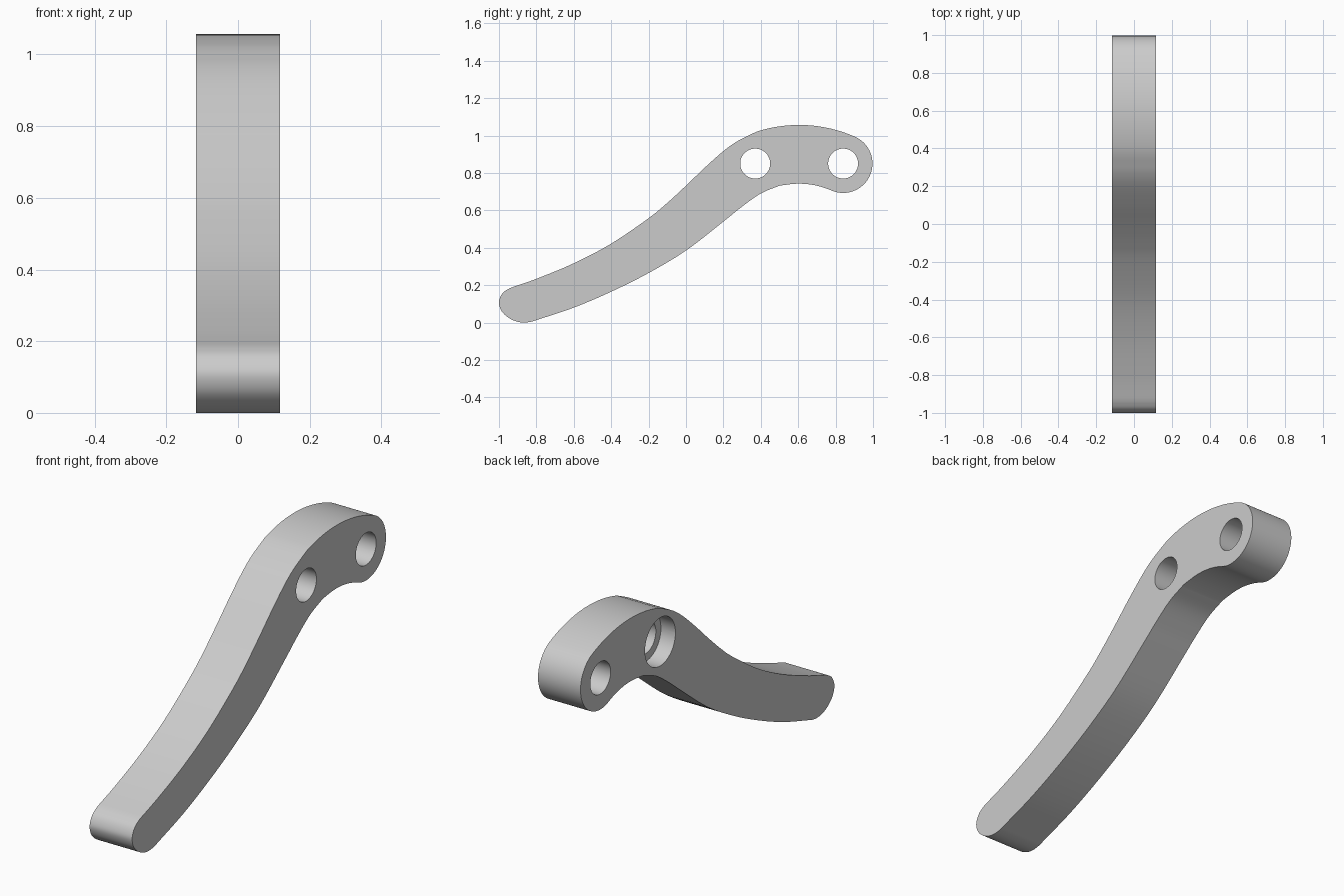
import bpy, bmesh, math
from mathutils import Vector, Matrix

if "Cube" in bpy.data.objects:
    bpy.data.objects.remove(bpy.data.objects["Cube"], do_unlink=True)

HALF = 0.117                      # half the thickness
HUB = Vector((0.605, 0.318))      # centre of the bent head's arcs
HOLES = [(0.37, 0.85), (0.84, 0.85)]
END = Vector(HOLES[1])
END_R = 0.157

grey = bpy.data.materials.new("plain grey")
grey.use_nodes = True
grey.diffuse_color = (0.6, 0.6, 0.6, 1)
grey.node_tree.nodes["Principled BSDF"].inputs["Base Color"].default_value = (0.6, 0.6, 0.6, 1)


def arc(c, r, a0, a1, n):
    steps = [math.radians(a0 + (a1 - a0) * i / n) for i in range(n + 1)]
    return [Vector((c[0] + r * math.cos(a), c[1] + r * math.sin(a))) for a in steps]


def spline(pts, n=6):
    """Catmull-Rom curve through the points."""
    p = [Vector(q) for q in pts]
    p = [2 * p[0] - p[1]] + p + [2 * p[-1] - p[-2]]
    out = []
    for a, b, c, d in zip(p, p[1:], p[2:], p[3:]):
        for i in range(n):
            t = i / n
            out.append(0.5 * (2 * b + (c - a) * t + (2 * a - 5 * b + 4 * c - d) * t * t
                              + (3 * b - a - 3 * c + d) * t ** 3))
    return out + [p[-2]]


def prism(name, outline, x0, x1):
    """Extrude a y-z outline along x."""
    bm = bmesh.new()
    face = bm.faces.new([bm.verts.new((x0, p[0], p[1])) for p in outline])
    new = bmesh.ops.extrude_face_region(bm, geom=[face])["geom"]
    bmesh.ops.translate(bm, vec=(x1 - x0, 0, 0),
                        verts=[v for v in new if isinstance(v, bmesh.types.BMVert)])
    bmesh.ops.recalc_face_normals(bm, faces=bm.faces)
    mesh = bpy.data.meshes.new(name)
    bm.to_mesh(mesh)
    bm.free()
    mesh.materials.append(grey)
    ob = bpy.data.objects.new(name, mesh)
    bpy.context.collection.objects.link(ob)
    return ob


# Outline: underside, rounded hook end, top of the head, upper edge, tip
lower = spline([(-0.8, 0.013), (-0.6, 0.08), (-0.4, 0.165), (-0.2, 0.265), (0, 0.385),
                (0.2, 0.54), (0.3, 0.62), (0.4, 0.69), (0.5, 0.732)])
reach = (END - HUB).length
tilt = math.degrees(math.atan2(END.y - HUB.y, END.x - HUB.x))
inner = arc(HUB, reach - END_R, 95, tilt, 10)
hook = arc(END, END_R, tilt - 180, tilt, 36)
outer = arc(HUB, reach + END_R, tilt, 108, 16)
upper = spline([(0.34, 1.003), (0.27, 0.967), (0.2, 0.917), (0.1, 0.828), (0, 0.732), (-0.1, 0.64),
                (-0.2, 0.558), (-0.4, 0.422), (-0.6, 0.317), (-0.8, 0.234), (-0.94, 0.185)])
tip = spline([(-0.94, 0.185), (-0.975, 0.163), (-0.995, 0.132), (-1, 0.1), (-0.985, 0.06),
              (-0.952, 0.028), (-0.91, 0.007), (-0.87, 0), (-0.83, 0.004), (-0.8, 0.013)], 4)
lever = prism("lever_arm", lower + inner + hook[1:] + outer[1:] + upper + tip[1:-1], -HALF, HALF)

# Two through holes, one with a wider counterbore on the -x side
cutters = [prism("hole_cutter", arc(h, 0.08, 0, 360, 48)[:-1], -0.3, 0.3) for h in HOLES]
cutters.append(prism("counterbore_cutter", arc(HOLES[0], 0.12, 0, 360, 48)[:-1],
                     -0.3, -HALF + 0.08))
for cutter in cutters:
    cutter.hide_render = True
    mod = lever.modifiers.new("cut", "BOOLEAN")
    mod.operation = "DIFFERENCE"
    mod.solver = "EXACT"
    mod.object = cutter

# Bake the cuts and drop the cutters
bpy.context.view_layer.update()
graph = bpy.context.evaluated_depsgraph_get()
cut_mesh = bpy.data.meshes.new_from_object(lever.evaluated_get(graph))
lever.modifiers.clear()
lever.data = cut_mesh
for cutter in cutters:
    bpy.data.objects.remove(cutter, do_unlink=True)

bpy.ops.object.select_all(action="DESELECT")
lever.select_set(True)
bpy.context.view_layer.objects.active = lever
bpy.ops.object.shade_smooth_by_angle(angle=math.radians(30))
